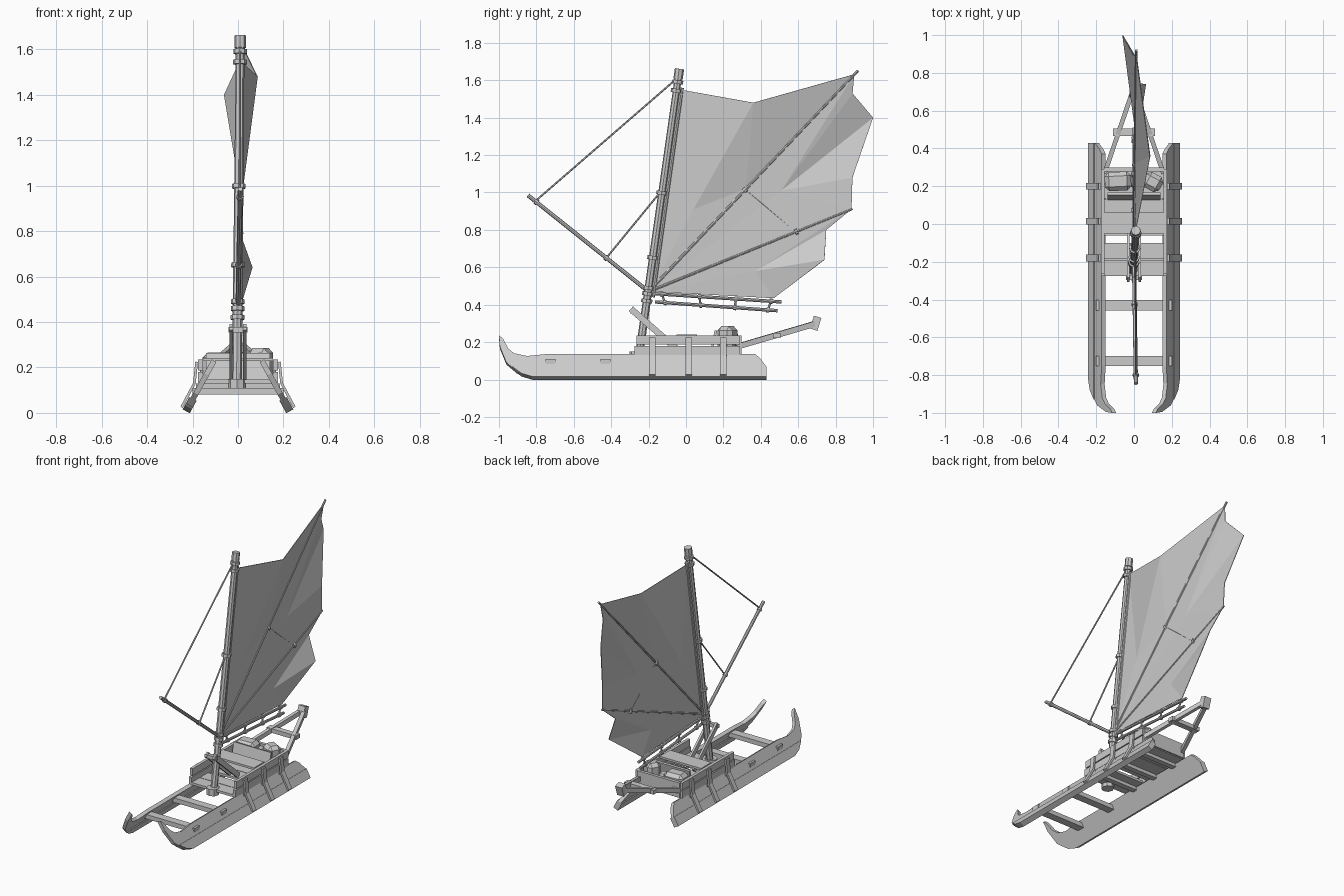
import bpy, bmesh
from mathutils import Vector, Matrix

cube = bpy.data.objects.get("Cube")
if cube:
    bpy.data.objects.remove(cube, do_unlink=True)

grey = bpy.data.materials.new("plain grey")
grey.use_nodes = True
grey.diffuse_color = (0.6, 0.6, 0.6, 1)
grey.node_tree.nodes["Principled BSDF"].inputs["Base Color"].default_value = (0.6, 0.6, 0.6, 1)


def finish(name, bm):
    bmesh.ops.recalc_face_normals(bm, faces=bm.faces)
    mesh = bpy.data.meshes.new(name)
    bm.to_mesh(mesh)
    bm.free()
    mesh.materials.append(grey)
    obj = bpy.data.objects.new(name, mesh)
    bpy.context.scene.collection.objects.link(obj)
    return obj


def along(p, q):
    p, q = Vector(p), Vector(q)
    turn = (q - p).to_track_quat('Z', 'Y').to_matrix().to_4x4()
    return Matrix.Translation((p + q) / 2) @ turn, (q - p).length


def beam(name, p, q, wide, deep):
    """Rectangular timber between two points; wide runs horizontally."""
    place, length = along(p, q)
    bm = bmesh.new()
    bmesh.ops.create_cube(bm, size=1, matrix=place @ Matrix.Diagonal((wide, deep, length, 1)))
    return finish(name, bm)


def box(name, low, high):
    low, high = Vector(low), Vector(high)
    size = high - low
    bm = bmesh.new()
    bmesh.ops.create_cube(bm, size=1, matrix=Matrix.Translation((low + high) / 2)
                          @ Matrix.Diagonal((*size, 1)))
    return finish(name, bm)


def pole(name, p, q, r, r2=None, sides=8):
    place, length = along(p, q)
    bm = bmesh.new()
    bmesh.ops.create_cone(bm, cap_ends=True, segments=sides, radius1=r,
                          radius2=r2 or r, depth=length, matrix=place)
    return finish(name, bm)


def ring(name, p, q, t, r, length=0.02):
    """Collar round the pole p-q at fraction t."""
    p, q = Vector(p), Vector(q)
    mid, half = p.lerp(q, t), (q - p).normalized() * length / 2
    return pole(name, mid - half, mid + half, r)


def hull_plank(name, outline, side, thick):
    """Side outline (y, z) on a plane that splays outwards towards the bottom."""
    bm = bmesh.new()
    out = Vector((0.87, 0, 0.48)) * thick / 2
    rows = [[bm.verts.new(((c.x) * side, c.y, c.z)) for c in
             (Vector((0.232 - 0.55 * z, y, z)) + out * s for y, z in outline)] for s in (-1, 1)]
    for row in rows:
        bm.faces.new(row)
    n = len(outline)
    for i in range(n):
        j = (i + 1) % n
        bm.faces.new((rows[0][i], rows[0][j], rows[1][j], rows[1][i]))
    return finish(name, bm)


# Hulls: upper strake with curled prow, thicker lower strake, lashing straps
upper = [(-1, .23), (-.98, .215), (-.95, .16), (-.92, .135), (-.85, .12), (-.75, .13),
         (.37, .13), (.395, .11), (.43, .062), (.43, .02), (-.82, .015), (-.9, .035),
         (-.96, .085), (-.995, .17)]
lower = [(-.93, .062), (.43, .062), (.43, .007), (-.82, .007), (-.88, .025)]
for side, label in ((1, "left"), (-1, "right")):
    hull_plank(label + "_hull", upper, side, 0.024)
    hull_plank(label + "_lower_strake", lower, side, 0.036)
    for i, y in enumerate((-0.18, 0.015, 0.2)):
        path = [(.248 * side, y, .025), (.192 * side, y, .13), (.182 * side, y, .225)]
        beam(f"{label}_strap_low_{i}", path[0], path[1], .035, .012)
        beam(f"{label}_strap_high_{i}", path[1], path[2], .035, .012)
    # Platform side boards
    for i, z in enumerate((.132, .187)):
        box(f"{label}_side_board_{i}", (.165 * side - .01, -.275 + .01 * i, z),
            (.165 * side + .01, .29, z + .048))
    # Stern frame legs
    beam(label + "_stern_leg", (.155 * side, .27, .175), (.012 * side, .69, .298), .024, .03)
    # Slanted mast braces
    beam(label + "_mast_brace", (.03 * side, -.295, .378), (.03 * side, -.04, .155), .014, .034)

# Cross beams joining the hulls
for i, y in enumerate((-.725, -.43)):
    box(f"cross_beam_{i}", (-.2, y - .027, .08), (.2, y + .027, .11))
for i, y in enumerate((-.18, .015, .2)):
    box(f"deck_beam_{i}", (-.185, y - .018, .108), (.185, y + .018, .13))

# Deck, thwart, bench and stern board
for i, (a, b) in enumerate(((-.275, -.19), (-.186, -.1), (-.06, .03), (.034, .13), (.134, .21), (.214, .29))):
    box(f"deck_plank_{i}", (-.16, a, .13), (.16, b, .146))
box("thwart", (-.155, -.05, .228), (.155, .06, .242))
beam("bench_back", (0, .135, .146), (0, .16, .262), .28, .014)
box("stern_board", (-.16, .278, .135), (.16, .298, .235))
box("stern_crossbar", (-.11, .465, .222), (.11, .505, .25))
beam("stern_block", (0, .682, .267), (0, .704, .335), .05, .042)
beam("brace_pin", (-.042, -.285, .365), (.042, -.285, .365), .024, .024)


# Cargo bundles
def bundle(name, centre, size, spin):
    bm = bmesh.new()
    place = Matrix.Translation(centre) @ Matrix.Rotation(spin, 4, 'Z') @ Matrix.Diagonal((*size, 1))
    bmesh.ops.create_cube(bm, size=1, matrix=place)
    bmesh.ops.bevel(bm, geom=bm.edges[:], offset=.022, segments=1, affect='EDGES')
    finish(name, bm)


bundle("cargo_bag", (-.085, .226, .205), (.14, .1, .12), .05)
bundle("cargo_roll", (.1, .222, .215), (.1, .09, .14), -.5)
bundle("cargo_sack", (.01, .23, .19), (.07, .09, .09), .2)

# Mast with collars and the yard lying behind it
foot, head = (-.005, -.252, .12), (.01, -.035, 1.66)
pole("mast", foot, head, .022, .019)
pole("mast_step", (-.005, -.262, .105), (-.005, -.262, .15), .04)
for i, t in enumerate((.195, .22, .24, .345, .57, .925, .955)):
    ring(f"mast_collar_{i}", foot, head, t, .03)
ring("mast_cap", foot, head, .983, .025, .055)
pole("sail_yard", (0, -.178, .44), (.01, -.022, 1.56), .011)

# Spars and rigging
root, peak, mid_tip = (0, -.2, .47), (.012, .92, 1.652), (.01, .89, .912)
sprit_tip = (.01, -.845, .985)
pole("bowsprit", root, sprit_tip, .011)
pole("upper_rib", root, peak, .009, .007)
pole("middle_rib", root, mid_tip, .008, .006)
pole("fore_stay", (.01, -.81, .95), (.008, -.06, 1.6), .005, sides=6)
pole("inner_stay", (.008, -.43, .645), (.004, -.135, 1.005), .005, sides=6)
pole("sail_rope", (.006, .31, 1.02), (.006, .59, .785), .003, sides=5)
for name, end, t in (("bowsprit_tip", sprit_tip, .93), ("bowsprit_mid", sprit_tip, .35),
                     ("rib_upper", peak, .46), ("rib_middle", mid_tip, .725)):
    ring(name + "_collar", root, end, t, .016, .016)

# Twin booms with ties
boom_a, boom_b = Vector((0, -.185, .46)), Vector((0, .51, .415))
drop_a, drop_b = Vector((0, -.165, .415)), Vector((0, .49, .368))
pole("upper_boom", boom_a, boom_b, .009)
pole("lower_boom", drop_a, drop_b, .009)
for i, t in enumerate((.08, .37, .65, .92)):
    pole(f"boom_tie_{i}", boom_a.lerp(boom_b, t), drop_a.lerp(drop_b, t), .006, sides=6)
    ring(f"upper_boom_collar_{i}", boom_a, boom_b, t, .014, .016)
    ring(f"lower_boom_collar_{i}", drop_a, drop_b, t, .014, .016)

# Sail: three creased panels between the spars
points = {
    "root": (0, -.19, .47), "head": (.01, -.03, 1.55), "fold": (.01, .04, .91),
    "crest": (.085, .36, 1.48), "rib": (.006, .32, 1.02), "peak": (.012, .9, 1.632),
    "notch": (0, .89, 1.53), "leech": (-.06, 1, 1.4), "dart": (.005, .51, 1.01),
    "waist": (.005, .89, 1.08), "middle": (.01, .885, .91), "scallop": (.005, .75, .8),
    "belly": (.062, .74, .64), "pleat": (.005, .37, .58), "clew": (0, .47, .435),
}
triangles = """root head fold/head crest fold/fold crest rib/root fold rib/crest peak rib/
root rib dart/rib peak dart/dart peak notch/dart notch leech/dart leech waist/
dart waist middle/root dart middle/root middle pleat/middle scallop pleat/
pleat scallop belly/pleat belly clew/root pleat clew"""
bm = bmesh.new()
verts = {k: bm.verts.new(v) for k, v in points.items()}
for tri in triangles.split("/"):
    bm.faces.new([verts[k] for k in tri.split()])
sail = finish("sail", bm)
cloth = sail.modifiers.new("cloth", 'SOLIDIFY')
cloth.thickness = .004
cloth.offset = 0
